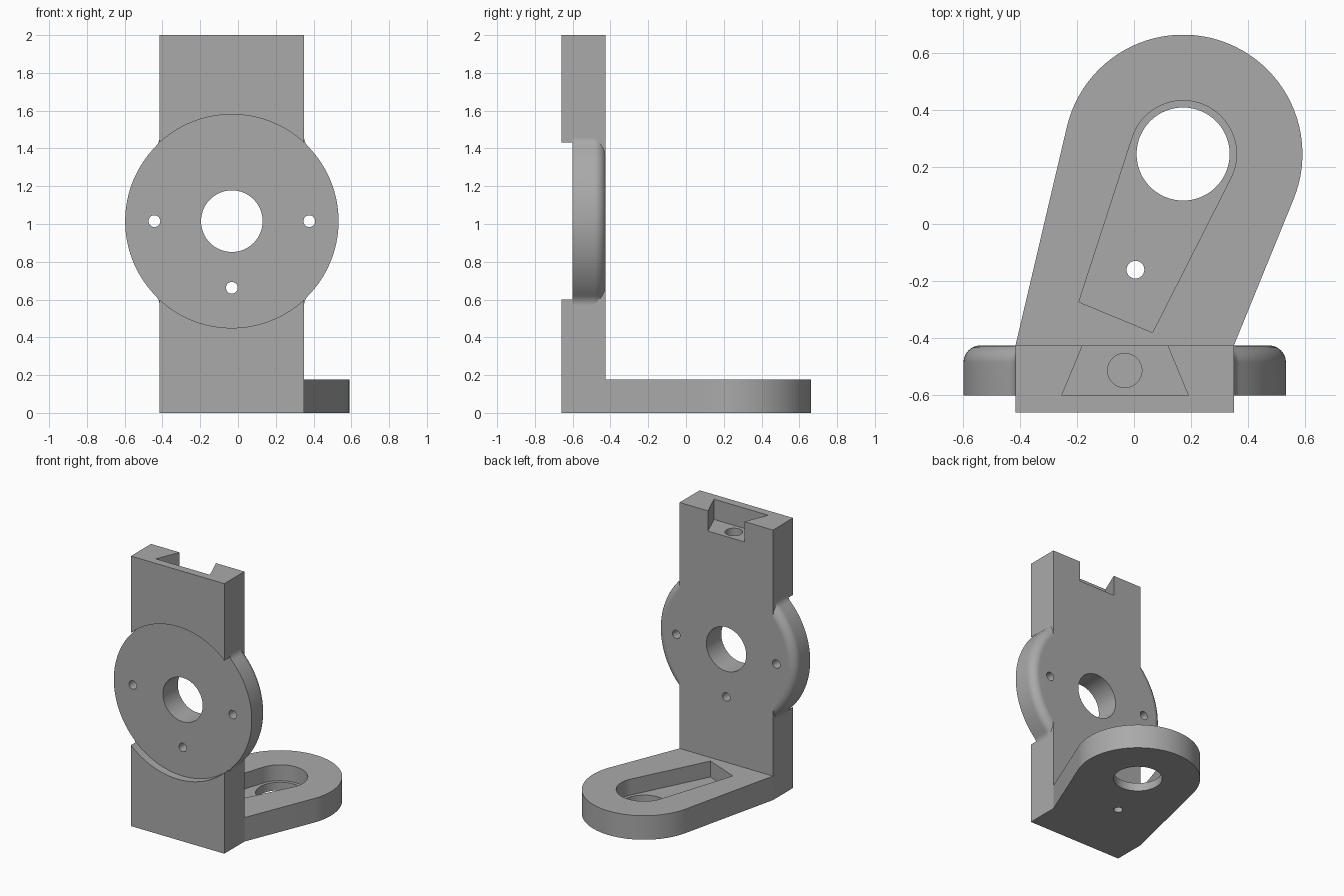
import bpy
import bmesh
from math import sin, cos, pi, atan2, acos, hypot

cube = bpy.data.objects.get("Cube")
if cube:
    bpy.data.objects.remove(cube)

grey = bpy.data.materials.new("plain grey")
grey.use_nodes = True
grey.diffuse_color = (0.4, 0.4, 0.4, 1)
grey.node_tree.nodes["Principled BSDF"].inputs["Base Color"].default_value = (0.4, 0.4, 0.4, 1)


def prism(name, points, axis, low, high, round_high=0):
    """Extrude a flat outline along y or z, optionally rounding the far rim."""
    def place(p, h):
        return (p[0], h, p[1]) if axis == "y" else (p[0], p[1], h)
    bm = bmesh.new()
    near = [bm.verts.new(place(p, low)) for p in points]
    far = [bm.verts.new(place(p, high)) for p in points]
    bm.faces.new(near)
    cap = bm.faces.new(far)
    for i in range(len(points)):
        bm.faces.new((near[i - 1], near[i], far[i], far[i - 1]))
    bmesh.ops.recalc_face_normals(bm, faces=bm.faces[:])
    if round_high:
        bmesh.ops.bevel(bm, geom=list(cap.edges), offset=round_high, segments=6,
                        profile=0.5, affect="EDGES", clamp_overlap=False)
    mesh = bpy.data.meshes.new(name)
    bm.to_mesh(mesh)
    bm.free()
    mesh.materials.append(grey)
    obj = bpy.data.objects.new(name, mesh)
    bpy.context.collection.objects.link(obj)
    return obj


def circle(x, y, r, n=64):
    return [(x + r * cos(2 * pi * i / n), y + r * sin(2 * pi * i / n)) for i in range(n)]


def rounded_tab(left, right, center, r, n=48):
    """Two corners joined by tangent lines to an arc."""
    def tangent(p, side):
        dx, dy = p[0] - center[0], p[1] - center[1]
        return atan2(dy, dx) + side * acos(r / hypot(dx, dy))
    start, end = tangent(right, 1), tangent(left, -1) + 2 * pi
    angles = [start + (end - start) * i / n for i in range(n + 1)]
    return [left, right] + [(center[0] + r * cos(a), center[1] + r * sin(a)) for a in angles]


def combine(target, other, operation):
    mod = target.modifiers.new("combine", "BOOLEAN")
    mod.operation = operation
    mod.solver = "EXACT"
    mod.object = other
    bpy.context.view_layer.objects.active = target
    bpy.ops.object.modifier_apply(modifier=mod.name)
    bpy.data.objects.remove(other)


def finish(obj):
    bpy.ops.object.select_all(action="DESELECT")
    obj.select_set(True)
    bpy.context.view_layer.objects.active = obj
    bpy.ops.object.shade_smooth_by_angle(angle=pi / 6)
    mod = obj.modifiers.new("even shading", "WEIGHTED_NORMAL")
    mod.keep_sharp = True


LEFT, RIGHT = -0.415, 0.35
FRONT, RECESS, BACK = -0.66, -0.6, -0.425
MID_X, MID_Z = (LEFT + RIGHT) / 2, 1.015
DISC, FILLET = 0.565, 0.069

# Upright column with a round recess in its front
column = prism("column", [(LEFT, 0), (RIGHT, 0), (RIGHT, 2), (LEFT, 2)], "y", FRONT, BACK)
combine(column, prism("recess", circle(MID_X, MID_Z, DISC, 128), "y", -0.8, RECESS), "DIFFERENCE")

# Disc flange: one quarter outline with the fillet into the column, mirrored
half = (RIGHT - LEFT) / 2
fx = half + FILLET
fz = (((DISC + FILLET) ** 2) - fx ** 2) ** 0.5
meet = atan2(fz, fx)
steps = 16
quarter = []
for i in range(steps + 1):
    a = meet * (i + 0.5) / (steps + 0.5)
    quarter.append((DISC * cos(a), DISC * sin(a)))
for i in range(1, 7):
    a = pi + meet * (1 - i / 6)
    quarter.append((fx + FILLET * cos(a), fz + FILLET * sin(a)))
quarter.append((half - 0.04, fz + 0.05))
upper = quarter + [(-x, z) for x, z in reversed(quarter)]
outline = upper + [(x, -z) for x, z in reversed(upper)]
outline = [(MID_X + x, MID_Z + z) for x, z in outline]
combine(column, prism("flange", outline, "y", RECESS, BACK, 0.06), "UNION")

# Main bore and three screw holes
for x, z, r in ((MID_X, MID_Z, 0.163), (MID_X - 0.41, MID_Z, 0.031),
                (MID_X + 0.41, MID_Z, 0.031), (MID_X, 0.662, 0.031)):
    combine(column, prism("bore", circle(x, z, r), "y", -0.9, -0.2), "DIFFERENCE")

# Dovetail slot in the top, with a blind hole in its floor
slope = (0.073 / 0.175) * 0.1
dovetail = [(-0.253, RECESS), (0.19, RECESS),
            (0.118 - slope, BACK + 0.1), (-0.18 + slope, BACK + 0.1)]
combine(column, prism("dovetail", dovetail, "z", 1.85, 2.2), "DIFFERENCE")
combine(column, prism("blind_hole", circle(MID_X, -0.513, 0.06), "z", 1.5, 2.1), "DIFFERENCE")
finish(column)

# Rounded foot with a pocket, a large hole and a screw hole
center = (0.172, 0.245)
foot = prism("foot", rounded_tab((LEFT, BACK), (RIGHT, BACK), center, 0.418), "z", 0, 0.178)
pocket = rounded_tab((-0.193, -0.273), (0.065, -0.38), center, 0.187)
combine(foot, prism("pocket", pocket, "z", 0.06, 0.4), "DIFFERENCE")
for x, y, r in ((center[0], center[1], 0.163), (0.005, -0.16, 0.031)):
    combine(foot, prism("foot_hole", circle(x, y, r), "z", -0.2, 0.4), "DIFFERENCE")
finish(foot)
